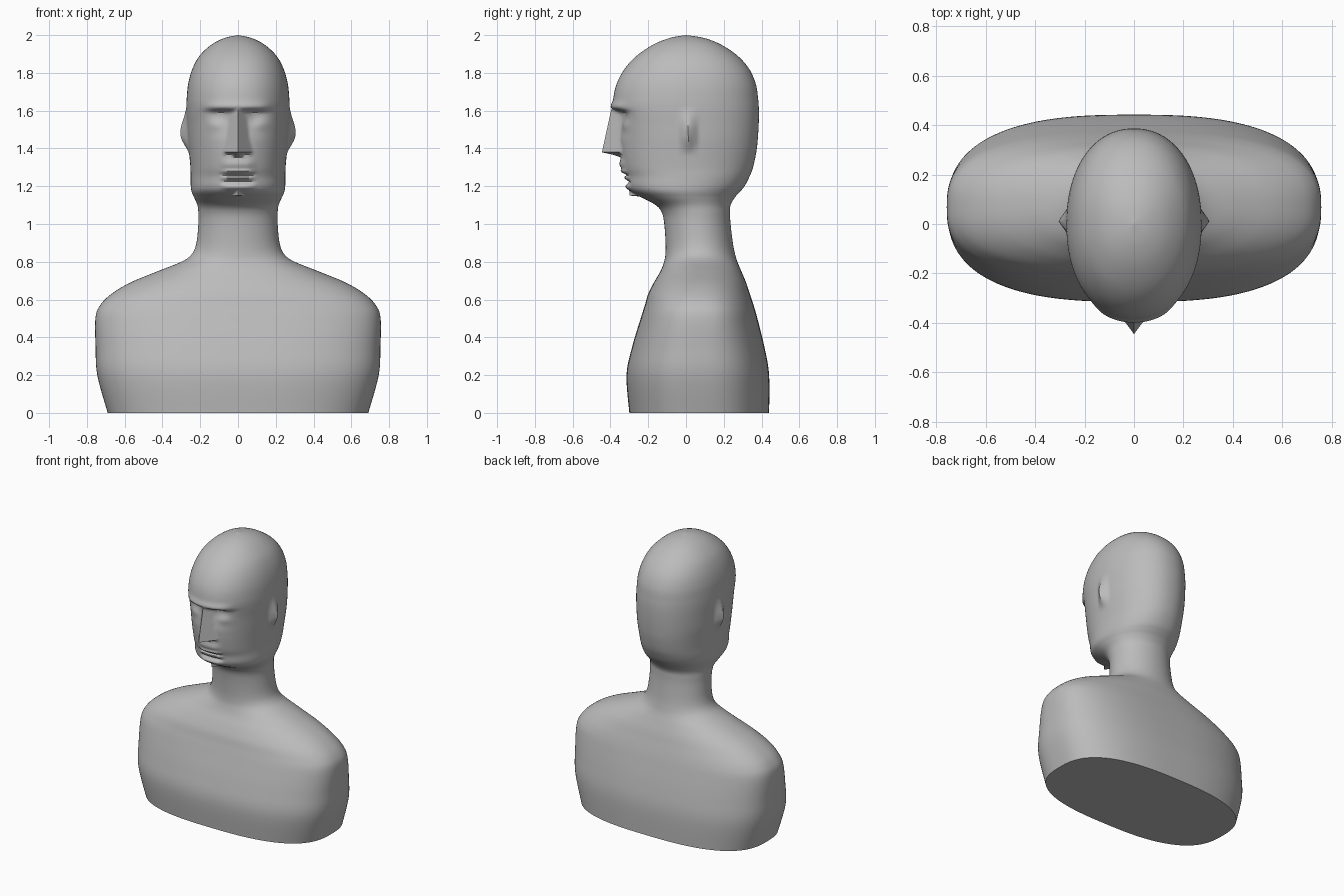
import bpy
import bmesh
from math import cos, sin, pi, exp
from mathutils import Vector

SEGMENTS = 192
STEPS = 6

cube = bpy.data.objects.get("Cube")
if cube:
    bpy.data.objects.remove(cube, do_unlink=True)

# Body profile: height, half width, front y, back y
PROFILE = [
    (0, .69, -.30, .44), (.2, .745, -.315, .44), (.35, .754, -.285, .415),
    (.5, .755, -.24, .378), (.57, .73, -.218, .358), (.63, .67, -.2, .338),
    (.69, .57, -.17, .318), (.75, .425, -.135, .293), (.8, .3, -.116, .272),
    (.84, .245, -.109, .26), (.9, .22, -.108, .248), (1, .21, -.115, .236),
    (1.06, .21, -.128, .233), (1.1, .215, -.16, .236), (1.14, .232, -.235, .258),
    (1.17, .245, -.288, .285), (1.2, .25, -.31, .31), (1.25, .251, -.317, .336),
    (1.3, .252, -.335, .355), (1.38, .259, -.348, .372), (1.45, .266, -.355, .38),
    (1.53, .27, -.368, .385), (1.6, .273, -.382, .386), (1.66, .272, -.385, .382),
    (1.74, .264, -.368, .37), (1.82, .242, -.326, .335), (1.89, .204, -.262, .274),
    (1.95, .14, -.173, .185), (1.985, .07, -.085, .095), (2, 0, 0, 0),
]


def ramp(value, low, high):
    t = min(1, max(0, (value - low) / (high - low)))
    return t * t * (3 - 2 * t)


def bump(value, centre, width):
    return exp(-((value - centre) / width) ** 2)


def spline(points, steps):
    """Catmull-Rom samples through the points."""
    pts = [Vector(p) for p in points]
    pts = [pts[0]] + pts + [pts[-1]]
    for a, b, c, d in zip(pts, pts[1:], pts[2:], pts[3:]):
        for i in range(steps):
            t = i / steps
            yield (b * 2 + (c - a) * t + (a * 2 - b * 5 + c * 4 - d) * t ** 2
                   + (b * 3 - a - c * 3 + d) * t ** 3) / 2


def signed_power(value, power):
    return abs(value) ** power * (1 if value >= 0 else -1)


def nose_ridge(z):
    """Front y of the nose ridge: slanting bridge, flat underside."""
    bridge = -.395 - .05 * (1.61 - z) / .23
    under = ramp(z, 1.35, 1.38)
    top = 1 - ramp(z, 1.6, 1.64)
    return -.3 + (bridge + .3) * under * top


def face(x, y, z):
    """Carve brow, eye sockets, lips and nose into the front of the head."""
    side = abs(x)
    # brow and sockets
    y -= .014 * bump(z, 1.622, .022) * (1 - ramp(side, .12, .2))
    socket = (1 - ramp(z, 1.59, 1.615)) * ramp(z, 1.43, 1.59)
    y += .04 * socket * bump(side, .085, .075)
    y -= .012 * bump(side, .115, .045) * bump(z, 1.525, .03)
    # lips and chin
    mouth = 1 - ramp(side, .045, .11)
    lips = (.014 * bump(z, 1.315, .025) + .016 * bump(z, 1.278, .011)
            - .008 * bump(z, 1.26, .006) + .012 * bump(z, 1.245, .01)
            - .012 * bump(z, 1.222, .01) + .012 * bump(z, 1.195, .014))
    y -= lips * mouth
    # nose wedge
    return min(y, nose_ridge(z) + side * 1.35)


def ear(y, z):
    """Outward swelling of the ear."""
    height = ramp(z, 1.36, 1.47) * (1 - ramp(z, 1.49, 1.63))
    return .037 * height * max(0, 1 - abs(y - .012) / .055)


def ring(z, width, front, back):
    """One horizontal section of the bust."""
    power = 2.7 - .65 * ramp(z, .5, .85) + .1 * ramp(z, 1.1, 1.25)
    centre, depth = (front + back) / 2, (back - front) / 2
    for i in range(SEGMENTS):
        angle = 2 * pi * i / SEGMENTS
        x = width * signed_power(sin(angle), 2 / power)
        y = centre - depth * signed_power(cos(angle), 2 / power)
        if 1.15 < z < 1.7:
            if cos(angle) > .3:
                y = face(x, y, z)
            elif abs(x) > .1:
                x += ear(y, z) * (1 if x > 0 else -1)
        yield x, y, z


# Loft the sections into one skin
bm = bmesh.new()
rings = [[bm.verts.new(p) for p in ring(*s)] for s in spline(PROFILE, STEPS)]
for low, high in zip(rings, rings[1:]):
    for i in range(SEGMENTS):
        j = (i + 1) % SEGMENTS
        bm.faces.new((low[i], low[j], high[j], high[i]))

# Crown and flat base
crown = bm.verts.new((0, 0, 2))
for i in range(SEGMENTS):
    bm.faces.new((rings[-1][i], rings[-1][(i + 1) % SEGMENTS], crown))
bm.faces.new(rings[0][::-1])
bmesh.ops.recalc_face_normals(bm, faces=bm.faces)

mesh = bpy.data.meshes.new("bust")
bm.to_mesh(mesh)
bm.free()
bust = bpy.data.objects.new("bust", mesh)
bpy.context.collection.objects.link(bust)

# Plain grey material
grey = bpy.data.materials.new("plain grey")
grey.use_nodes = True
colour = (.5, .5, .5, 1)
grey.diffuse_color = colour
grey.node_tree.nodes["Principled BSDF"].inputs["Base Color"].default_value = colour
mesh.materials.append(grey)

bpy.ops.object.select_all(action="DESELECT")
bust.select_set(True)
bpy.context.view_layer.objects.active = bust
bpy.ops.object.shade_smooth_by_angle(angle=pi / 4)
